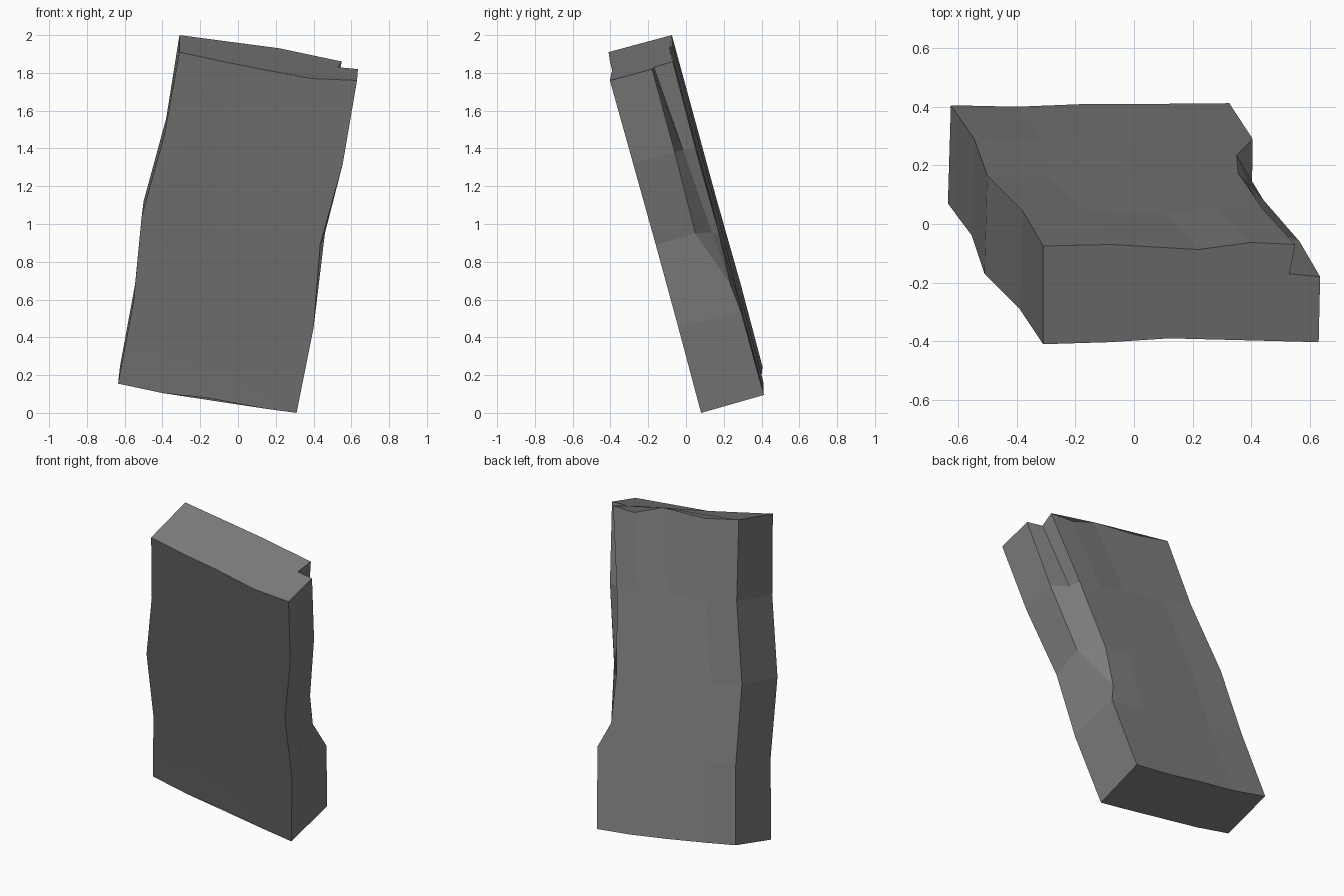
import bpy, bmesh
from mathutils import Vector as V

if "Cube" in bpy.data.objects:
    bpy.data.objects.remove(bpy.data.objects["Cube"])

# one flat colour
stone = bpy.data.materials.new("grey stone")
stone.diffuse_color = (0.2, 0.2, 0.2, 1)
stone.use_nodes = True
stone.node_tree.nodes["Principled BSDF"].inputs["Base Color"].default_value = stone.diffuse_color

def pts(*p):
    return [V(q) for q in p]

# outline of the front sheet (left to right, top to bottom)
f_top = pts((-.31, -.41, 1.91), (-.08, -.403, 1.86), (.12, -.39, 1.82), (.39, -.396, 1.77), (.63, -.403, 1.76))
f_bot = pts((-.635, .07, .155), (-.4, .075, .105), (-.16, .073, .08), (.16, .08, .02), (.31, .08, 0))
f_left = pts(f_top[0], (-.39, -.29, 1.47), (-.51, -.17, 1.04), (-.553, -.04, .59), f_bot[0])
f_right = pts(f_top[4], (.555, -.28, 1.32), (.435, -.16, .89), (.4, -.04, .45), f_bot[4])

# outline of the back sheet; its right edge is cut back by the chip
b_top = pts((-.31, -.075, 2), (-.08, -.07, 1.95), (.22, -.087, 1.93), (.4, -.063, 1.86), (.55, -.07, 1.86))
b_bot = pts((-.625, .405, .245), (-.4, .4, .2), (-.15, .41, .16), (.1, .41, .12), (.325, .412, .095))
b_left = pts(b_top[0], (-.38, .045, 1.56), (-.5, .165, 1.12), (-.545, .29, .68), b_bot[0])
b_right = pts(b_top[4], (.44, .05, 1.4), (.355, .175, .95), (.405, .29, .54), b_bot[4])

# chip: outer rim, end point and valley line
rim_p = pts((.635, -.18, 1.82), (.565, -.06, 1.38), (.46, .05, .95))
tip_p = V((.35, .235, .68))
valley_p = [V((.53, -.17, 1.83)).lerp(tip_p, t) for t in (0, .38, .76)]

def sheet(bm, top, bot, left, right, bumps):
    """Fill an outline with a blended 5 x 5 point grid."""
    rows = []
    for r in range(5):
        v, row = r / 4, []
        for c in range(5):
            u = c / 4
            p = (top[c].lerp(bot[c], v) + left[r].lerp(right[r], u)
                 - top[0].lerp(top[4], u).lerp(bot[0].lerp(bot[4], u), v))
            p += V((0, .965, .26)) * bumps.get((r, c), 0)
            row.append(bm.verts.new(p))
        rows.append(row)
    return rows

bm = bmesh.new()
F = sheet(bm, f_top, f_bot, f_left, f_right, {})
B = sheet(bm, b_top, b_bot, b_left, b_right, {(2, 2): .012, (2, 1): -.008, (3, 2): -.008})
rim = [bm.verts.new(p) for p in rim_p]
valley = [bm.verts.new(p) for p in valley_p]
tip = bm.verts.new(tip_p)

# front and back faces
for r in range(4):
    for c in range(4):
        bm.faces.new((F[r][c], F[r+1][c], F[r+1][c+1], F[r][c+1])).smooth = True
        loop = [B[r][c], B[r][c+1], B[r+1][c+1], B[r+1][c]]
        if (r, c) == (2, 3):
            loop.insert(2, tip)
        bm.faces.new(loop)
    # left side
    bm.faces.new((F[r][0], B[r][0], B[r+1][0], F[r+1][0]))

# top and bottom ends
bm.faces.new(F[0] + [rim[0], valley[0]] + B[0][::-1])
bm.faces.new(F[4][::-1] + B[4])

# right side and the two chip walls
R = [row[4] for row in F]
K = [row[4] for row in B]
for i in range(2):
    bm.faces.new((R[i], R[i+1], rim[i+1], rim[i]))
    bm.faces.new((rim[i], rim[i+1], valley[i+1], valley[i]))
    bm.faces.new((valley[i], valley[i+1], K[i+1], K[i]))
bm.faces.new((rim[2], tip, valley[2]))
bm.faces.new((valley[2], tip, K[2]))
bm.faces.new((R[2], R[3], K[3], tip, rim[2]))
bm.faces.new((R[3], R[4], K[4], K[3]))

bmesh.ops.recalc_face_normals(bm, faces=bm.faces[:])
mesh = bpy.data.meshes.new("stone_slab")
bm.to_mesh(mesh)
bm.free()
mesh.materials.append(stone)
slab = bpy.data.objects.new("stone_slab", mesh)
bpy.context.collection.objects.link(slab)
